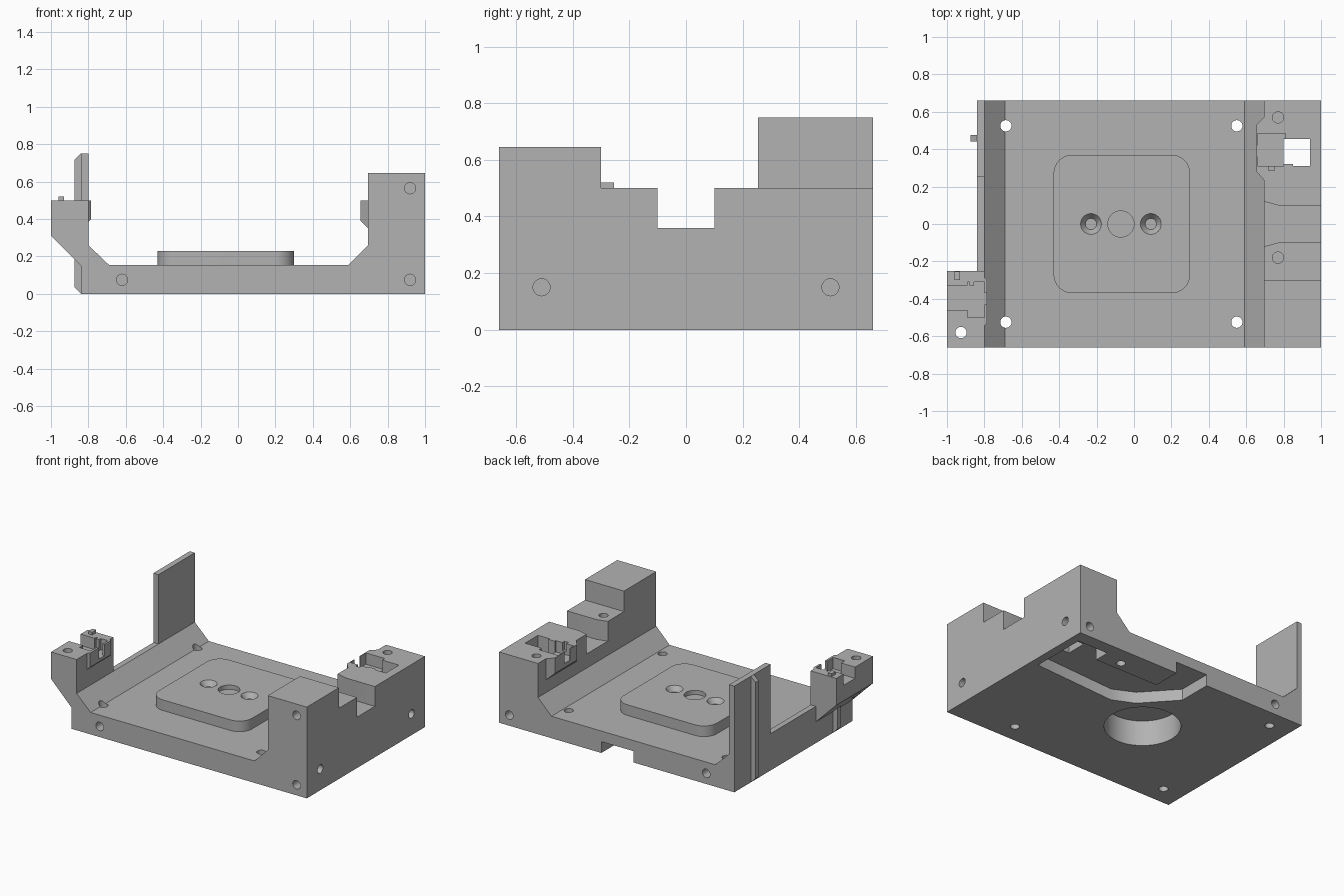
import bpy, bmesh, math
from mathutils import Vector, Matrix

cube = bpy.data.objects.get("Cube")
if cube:
    bpy.data.objects.remove(cube)

grey = bpy.data.materials.new("plain grey")
grey.use_nodes = True
colour = (0.45, 0.45, 0.45, 1)
grey.diffuse_color = colour
grey.node_tree.nodes["Principled BSDF"].inputs["Base Color"].default_value = colour

cutters = []


def add_object(name, bm):
    bmesh.ops.recalc_face_normals(bm, faces=bm.faces)
    mesh = bpy.data.meshes.new(name)
    bm.to_mesh(mesh)
    bm.free()
    mesh.materials.append(grey)
    obj = bpy.data.objects.new(name, mesh)
    bpy.context.scene.collection.objects.link(obj)
    return obj


def prism(name, points, axis, low, high):
    """Extrude a 2D outline along y (points are x, z) or z (points are x, y)."""
    bm = bmesh.new()
    place = (lambda p: (p[0], low, p[1])) if axis == "y" else (lambda p: (p[0], p[1], low))
    face = bm.faces.new([bm.verts.new(place(p)) for p in points])
    ext = bmesh.ops.extrude_face_region(bm, geom=[face])
    move = Vector((0, high - low, 0)) if axis == "y" else Vector((0, 0, high - low))
    bmesh.ops.translate(bm, vec=move,
                        verts=[v for v in ext["geom"] if isinstance(v, bmesh.types.BMVert)])
    return add_object(name, bm)


def box(name, x, y, z):
    return prism(name, [(x[0], y[0]), (x[1], y[0]), (x[1], y[1]), (x[0], y[1])], "z", *z)


def drill(start, end, r1, r2=None):
    """Round cutter running from start to end."""
    a, b = Vector(start), Vector(end)
    turn = (b - a).to_track_quat("Z", "Y").to_matrix().to_4x4()
    bm = bmesh.new()
    bmesh.ops.create_cone(bm, cap_ends=True, segments=40, radius1=r1, radius2=r2 or r1,
                          depth=(b - a).length, matrix=Matrix.Translation((a + b) / 2) @ turn)
    return as_cutter(add_object("drill_cutter", bm))


def as_cutter(obj):
    obj.hide_render = True
    cutters.append(obj)
    return obj


def cut_box(x, y, z):
    return as_cutter(box("box_cutter", x, y, z))


def finish(obj, cuts=()):
    for c in cuts:
        mod = obj.modifiers.new("cut", "BOOLEAN")
        mod.operation, mod.solver, mod.object = "DIFFERENCE", "EXACT", c
    bpy.context.view_layer.update()
    ev = obj.evaluated_get(bpy.context.evaluated_depsgraph_get())
    mesh = bpy.data.meshes.new_from_object(ev)
    obj.modifiers.clear()
    obj.data = mesh
    bpy.ops.object.select_all(action="DESELECT")
    obj.select_set(True)
    bpy.context.view_layer.objects.active = obj
    bpy.ops.object.shade_smooth_by_angle(angle=math.radians(30))


Y = 0.66
R = 0.03

# Tray body with sloped sides and the tall right wall
body = prism("tray_body", [(-.84, 0), (1, 0), (1, .645), (.695, .645), (.695, .26),
                           (.59, .155), (-.69, .155), (-.8, .26), (-.84, .26)], "y", -Y, Y)

# Steps and flared gap along the right wall
body_cuts = [cut_box((.6, 1.1), (-.3, .8), (.5, .8))]
gap = [(.6, .12), (.695, .12), (.77, .1), (1.1, .1)]
body_cuts.append(as_cutter(prism("gap_cutter", gap + [(x, -y) for x, y in reversed(gap)],
                                 "z", .36, .6)))

# Cable pocket under the tray, open at the back
body_cuts.append(as_cutter(prism("pocket_cutter", [
    (.94, .17), (.3, .13), (.15, .2), (-.05, .42), (-.05, .8), (.2, .8), (.2, .46),
    (.7, .46), (.7, .57), (.94, .57)], "z", -.1, .08)))

# Right clamp recess and shaft
clamp_cuts = [cut_box((.66, .81), (.31, .485), (.42, .6)),
              cut_box((.72, .75), (.285, .32), (.44, .6)),
              cut_box((.6, .67), (.36, .42), (.42, .6))]
body_cuts += clamp_cuts[:2]
body_cuts.append(cut_box((.8, .94), (.31, .455), (.05, .7)))

# Mounting holes in the floor and the walls
for x in (-.685, .55):
    for s in (-1, 1):
        body_cuts.append(drill((x, s * .525, -.1), (x, s * .525, .4), R))
for x in (-.62, .92):
    for s in (-1, 1):
        body_cuts.append(drill((x, s * .8, .075), (x, s * .56, .075), R))
body_cuts.append(drill((.92, -.8, .565), (.92, -.56, .565), R))
for s in (-1, 1):
    body_cuts.append(drill((1.1, s * .51, .15), (.9, s * .51, .15), R))
for y in (.57, -.18):
    body_cuts.append(drill((.77, y, .6), (.77, y, .38), R))

# Large bore from below
bore = drill((-.07, 0, -.1), (-.07, 0, .18), .205 + .04)
body_cuts.append(bore)
finish(body, body_cuts)

# Raised rounded pad with a centre hole and two countersunk holes
corners = []
for i, (cx, cy) in enumerate([(.2, .27), (-.33, .27), (-.33, -.27), (.2, -.27)]):
    for k in range(11):
        a = math.pi / 2 * (i + k / 10)
        corners.append((cx + .1 * math.cos(a), cy + .1 * math.sin(a)))
pad = prism("raised_pad", corners, "z", .155, .23)
pad_cuts = [bore, drill((-.07, 0, .3), (-.07, 0, .2), .07)]
for x in (-.23, .09):
    pad_cuts.append(drill((x, 0, .195), (x, 0, .232), R, .057))
finish(pad, pad_cuts)


def jaw(name, points, low, high, inner):
    """Clamp jaw whose lower inner edge is chamfered."""
    obj = prism(name, points, "z", low, .5)
    for v in obj.data.vertices:
        if abs(v.co.x) < inner and v.co.z < .45:
            v.co.z = high
    return obj


# Right clamp jaw and hook
right_jaw = jaw("right_clamp_jaw", [(.695, .57), (.655, .53), (.655, .28), (.695, .235)],
                .35, .39, .67)
finish(right_jaw, clamp_cuts)
finish(box("right_clamp_hook", (.8, .85), (.31, .322), (.4, .5)))

# Left clamp block with its undercut, recesses and jaw
left_clamp = prism("left_clamp", [(-.84, .15), (-1, .31), (-1, .5), (-.8, .5), (-.8, .26),
                                  (-.84, .26)], "y", -Y, -.25)
left_cuts = [cut_box((-1.1, -.88), (-.46, -.33), (.42, .6)),
             cut_box((-.89, -.79), (-.5, -.31), (.42, .6))]
finish(left_clamp, left_cuts + [drill((-.925, -.58, .1), (-.925, -.58, .6), R)])
left_jaw = jaw("left_clamp_jaw", [(-.8, -.545), (-.785, -.53), (-.785, -.3), (-.8, -.285)],
               .385, .4, .79)
finish(left_jaw, [cut_box((-.82, -.7), (-.43, -.37), (.42, .6))])
finish(box("left_clamp_tab", (-.96, -.93), (-.3, -.255), (.5, .52)))
finish(box("left_clamp_hook", (-.88, -.855), (-.33, -.305), (.42, .5)))

# Upright panel and the two outer ribs
finish(box("upright_panel", (-.84, -.8), (.255, Y), (.26, .75)))
finish(prism("back_rib", [(-.84, 0), (-.875, .035), (-.875, .715), (-.84, .75)],
             "y", .44, .475))
finish(prism("front_rib", [(-.84, 0), (-.875, .035), (-.875, .185), (-.84, .15)],
             "y", -.475, -.44))

for c in cutters:
    bpy.data.objects.remove(c)
